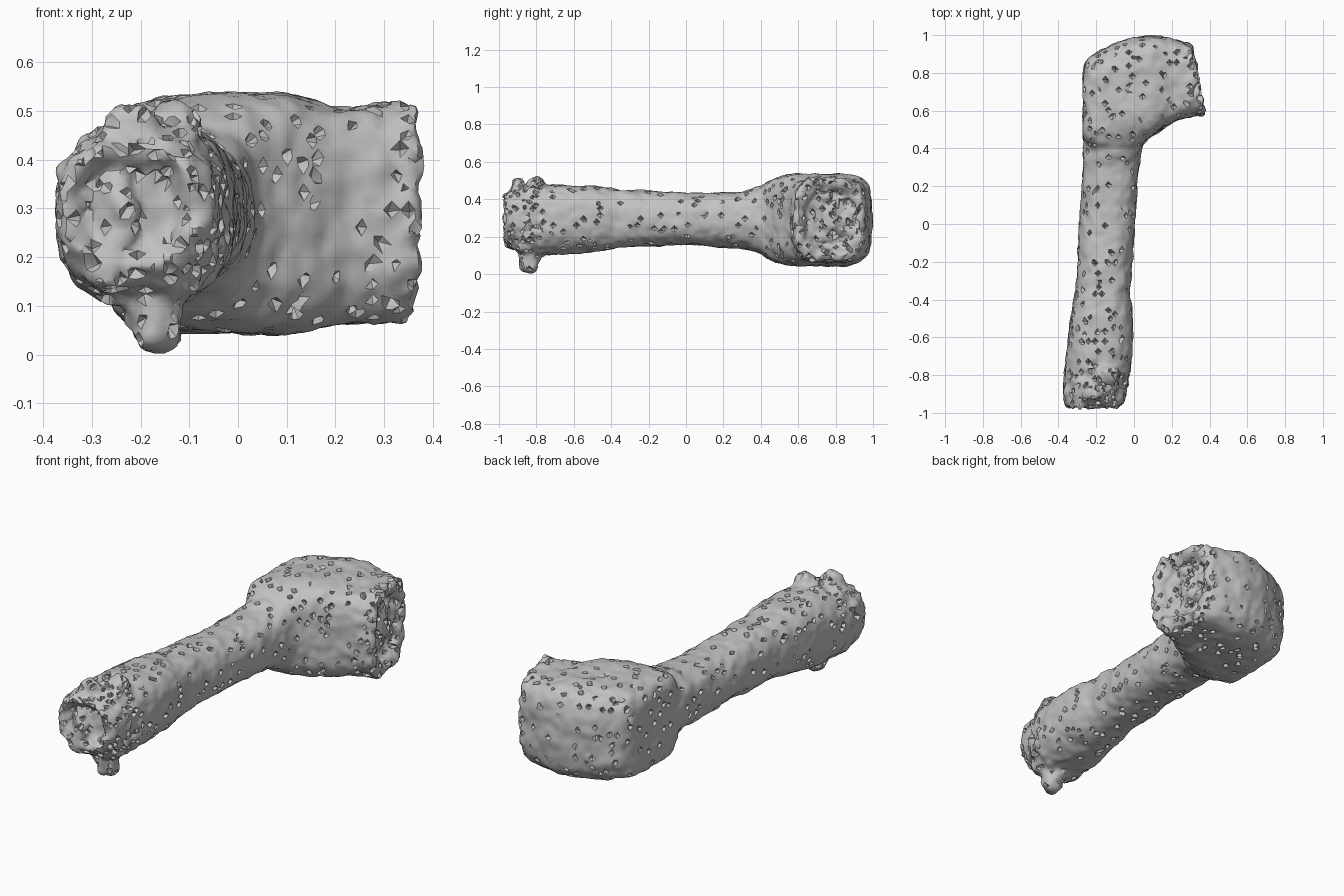
import bpy, bmesh, math, random
from mathutils import Vector, noise

random.seed(7)
if "Cube" in bpy.data.objects:
    bpy.data.objects.remove(bpy.data.objects["Cube"])

stone = bpy.data.materials.new("weathered grey")
stone.use_nodes = True
GREY = (0.54, 0.54, 0.54, 1)
stone.diffuse_color = GREY
stone.node_tree.nodes["Principled BSDF"].inputs["Base Color"].default_value = GREY

SIDES = 32


def unit_ring(power):
    """Rounded square outline; higher power is boxier."""
    pts = []
    for i in range(SIDES):
        a = 2 * math.pi * i / SIDES
        c, s = math.cos(a), math.sin(a)
        pts.append((math.copysign(abs(c) ** (2 / power), c),
                    math.copysign(abs(s) ** (2 / power), s)))
    return pts


def loft(bm, rings):
    """Skin a closed tube through the rings and cap both ends."""
    rows = [[bm.verts.new(p) for p in ring] for ring in rings]
    for a, b in zip(rows, rows[1:]):
        for i in range(SIDES):
            j = (i + 1) % SIDES
            bm.faces.new((a[i], a[j], b[j], b[i]))
    bm.faces.new(rows[0][::-1])
    bm.faces.new(rows[-1])


def lump(bm, centre, size):
    made = bmesh.ops.create_icosphere(bm, subdivisions=2, radius=1)["verts"]
    for v in made:
        v.co = Vector([c + s * k for c, s, k in zip(centre, size, v.co)])


bm = bmesh.new()

# Handle: y, x range, z range; the first rings make a shallow hollow in the end
handle = [
    (-0.92, -0.30, -0.13, 0.23, 0.38),
    (-0.965, -0.335, -0.10, 0.20, 0.41),
    (-0.975, -0.36, -0.08, 0.18, 0.425),
    (-0.94, -0.375, -0.05, 0.14, 0.45),
    (-0.84, -0.375, -0.025, 0.10, 0.475),
    (-0.68, -0.36, -0.005, 0.10, 0.48),
    (-0.50, -0.34, -0.005, 0.12, 0.475),
    (-0.36, -0.31, -0.02, 0.14, 0.455),
    (0.0, -0.29, 0.005, 0.155, 0.435),
    (0.30, -0.27, 0.025, 0.14, 0.44),
    (0.40, -0.27, 0.045, 0.11, 0.47),
    (0.60, -0.24, 0.10, 0.10, 0.48),
]
loft(bm, [[((x0 + x1) / 2 + u * (x1 - x0) / 2, y, (z0 + z1) / 2 + w * (z1 - z0) / 2)
           for u, w in unit_ring(2.4)] for y, x0, x1, z0, z1 in handle])

# Head: x, y range, z range, slant, boxiness; the last rings turn in to form the socket
head = [
    (-0.268, 0.45, 0.82, 0.12, 0.46, 0.0, 4),
    (-0.245, 0.40, 0.88, 0.075, 0.505, 0.0, 4),
    (-0.15, 0.38, 0.935, 0.05, 0.53, 0.0, 4),
    (0.0, 0.395, 0.99, 0.045, 0.535, 0.0, 4),
    (0.10, 0.48, 1.0, 0.04, 0.535, -0.05, 4),
    (0.20, 0.55, 0.985, 0.06, 0.51, -0.12, 4),
    (0.29, 0.575, 0.965, 0.065, 0.51, -0.2, 4),
    (0.335, 0.575, 0.955, 0.07, 0.52, -0.2, 3.6),
    (0.345, 0.61, 0.92, 0.11, 0.485, -0.2, 3),
    (0.325, 0.63, 0.90, 0.13, 0.46, -0.2, 2.6),
    (0.275, 0.645, 0.885, 0.15, 0.445, -0.2, 2.4),
]
rings = []
for x, y0, y1, z0, z1, slant, power in head:
    ring = []
    for u, w in unit_ring(power):
        y = (y0 + y1) / 2 + u * (y1 - y0) / 2
        ring.append((x + slant * (y - 0.77), y, (z0 + z1) / 2 + w * (z1 - z0) / 2))
    rings.append(ring)
loft(bm, rings)

# Rough filling inside the socket
lump(bm, (0.26, 0.77, 0.30), (0.055, 0.09, 0.11))
for i in range(9):
    a = i * 2.4
    lump(bm, (0.29, 0.77 + 0.09 * math.cos(a), 0.30 + 0.11 * math.sin(a)),
         [random.uniform(0.015, 0.035) for k in range(3)])

# Broken crust around the handle end: large ridges, then scattered lumps
lump(bm, (-0.17, -0.84, 0.075), (0.065, 0.06, 0.075))
lump(bm, (-0.11, -0.86, 0.29), (0.055, 0.07, 0.20))
lump(bm, (-0.13, -0.80, 0.475), (0.065, 0.05, 0.05))
lump(bm, (-0.22, -0.90, 0.475), (0.06, 0.035, 0.04))
lump(bm, (-0.29, -0.84, 0.435), (0.04, 0.05, 0.035))
lump(bm, (-0.24, -0.94, 0.29), (0.05, 0.04, 0.08))
for i in range(40):
    a = random.uniform(0, 2 * math.pi)
    y = random.uniform(-0.96, -0.76)
    r = 0.98 if y > -0.9 else random.uniform(0.7, 0.95)
    lump(bm, (-0.205 + 0.155 * r * math.cos(a), y, 0.29 + 0.175 * r * math.sin(a)),
         [random.uniform(0.015, 0.035) for k in range(3)])

bmesh.ops.recalc_face_normals(bm, faces=bm.faces)
mesh = bpy.data.meshes.new("eroded_hammer")
bm.to_mesh(mesh)
bm.free()
body = bpy.data.objects.new("eroded_hammer", mesh)
bpy.context.collection.objects.link(body)
bpy.context.view_layer.objects.active = body
body.select_set(True)

# Fuse the parts into one skin
fuse = body.modifiers.new("fuse", "REMESH")
fuse.mode = "VOXEL"
fuse.voxel_size = 0.018
bpy.ops.object.modifier_apply(modifier=fuse.name)

bm = bmesh.new()
bm.from_mesh(body.data)
bmesh.ops.smooth_vert(bm, verts=bm.verts, factor=0.4, use_axis_x=True,
                      use_axis_y=True, use_axis_z=True)
bm.normal_update()


def is_crust(p):
    """Handle end and socket, where the surface is most broken."""
    return p.y < -0.76 or (p.x > 0.27 and p.y > 0.5)


# Lumpy weathering
shifts = []
for v in bm.verts:
    rough = 2.0 if is_crust(v.co) else 1.0
    amount = 0.009 * noise.noise(v.co * 9) + 0.007 * rough * noise.noise(v.co * 25)
    shifts.append(v.normal * amount)
for v, d in zip(bm.verts, shifts):
    v.co += d

# Chipped angular pits, denser in the crust
bm.normal_update()
taken = set()
for v in random.sample(list(bm.verts), len(bm.verts)):
    chance = 0.14 if is_crust(v.co) else 0.045
    if v in taken or random.random() > chance:
        continue
    taken.update(w for e in v.link_edges for w in e.other_vert(v).link_edges[0].verts)
    skew = Vector([random.uniform(-0.008, 0.008) for k in range(3)])
    v.co += skew - v.normal * random.uniform(0.015, 0.035)

bmesh.ops.triangulate(bm, faces=bm.faces)
bm.to_mesh(body.data)
bm.free()

body.data.materials.clear()
body.data.materials.append(stone)
bpy.ops.object.shade_smooth_by_angle(angle=math.radians(40))
